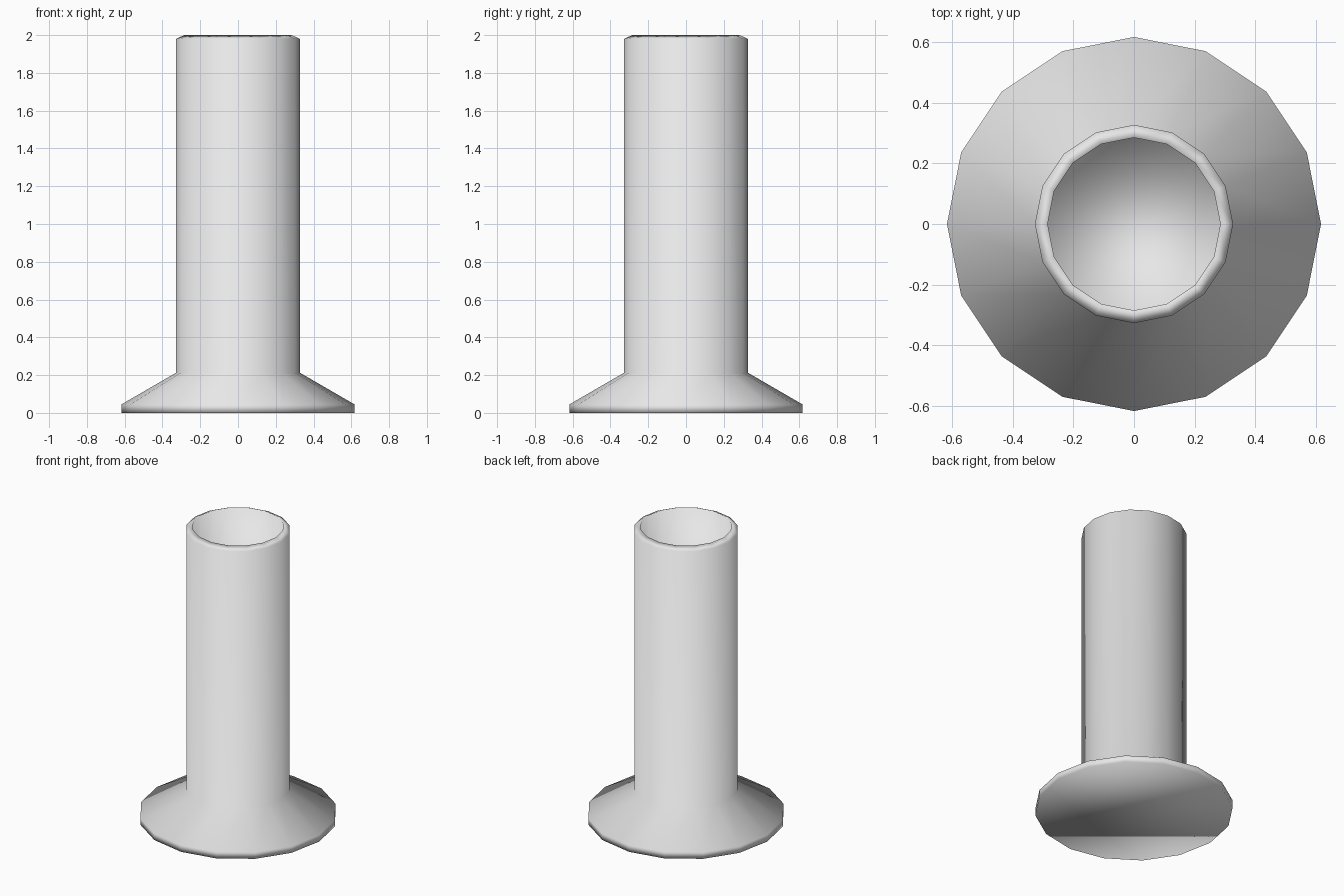
import bpy, bmesh, math

cube = bpy.data.objects.get("Cube")
if cube:
    bpy.data.objects.remove(cube, do_unlink=True)

SIDES = 16

# Single plain grey metal
metal = bpy.data.materials.new("grey_metal")
metal.use_nodes = True
grey = (0.8, 0.8, 0.8, 1.0)
metal.diffuse_color = grey
metal.node_tree.nodes["Principled BSDF"].inputs["Base Color"].default_value = grey


def lathe(name, profile, material):
    """Revolve (radius, height) points around z and cap both ends."""
    bm = bmesh.new()
    rings = []
    for radius, z in profile:
        angles = [2 * math.pi * i / SIDES for i in range(SIDES)]
        rings.append([bm.verts.new((radius * math.cos(a), radius * math.sin(a), z))
                      for a in angles])
    for low, high in zip(rings, rings[1:]):
        for i in range(SIDES):
            j = (i + 1) % SIDES
            bm.faces.new((low[i], low[j], high[j], high[i]))
    bm.faces.new(reversed(rings[0]))
    bm.faces.new(rings[-1])
    for face in bm.faces:
        face.smooth = True
    mesh = bpy.data.meshes.new(name)
    bm.to_mesh(mesh)
    bm.free()
    mesh.materials.append(material)
    obj = bpy.data.objects.new(name, mesh)
    bpy.context.collection.objects.link(obj)
    return obj


# Flared foot, straight stem, chamfered rim and the hollow in the top
lathe("flared_hollow_stem", [
    (0.617, 0.0),
    (0.617, 0.045),
    (0.327, 0.213),
    (0.327, 1.98),
    (0.285, 2.0),
    (0.285, 1.7),
], metal)
